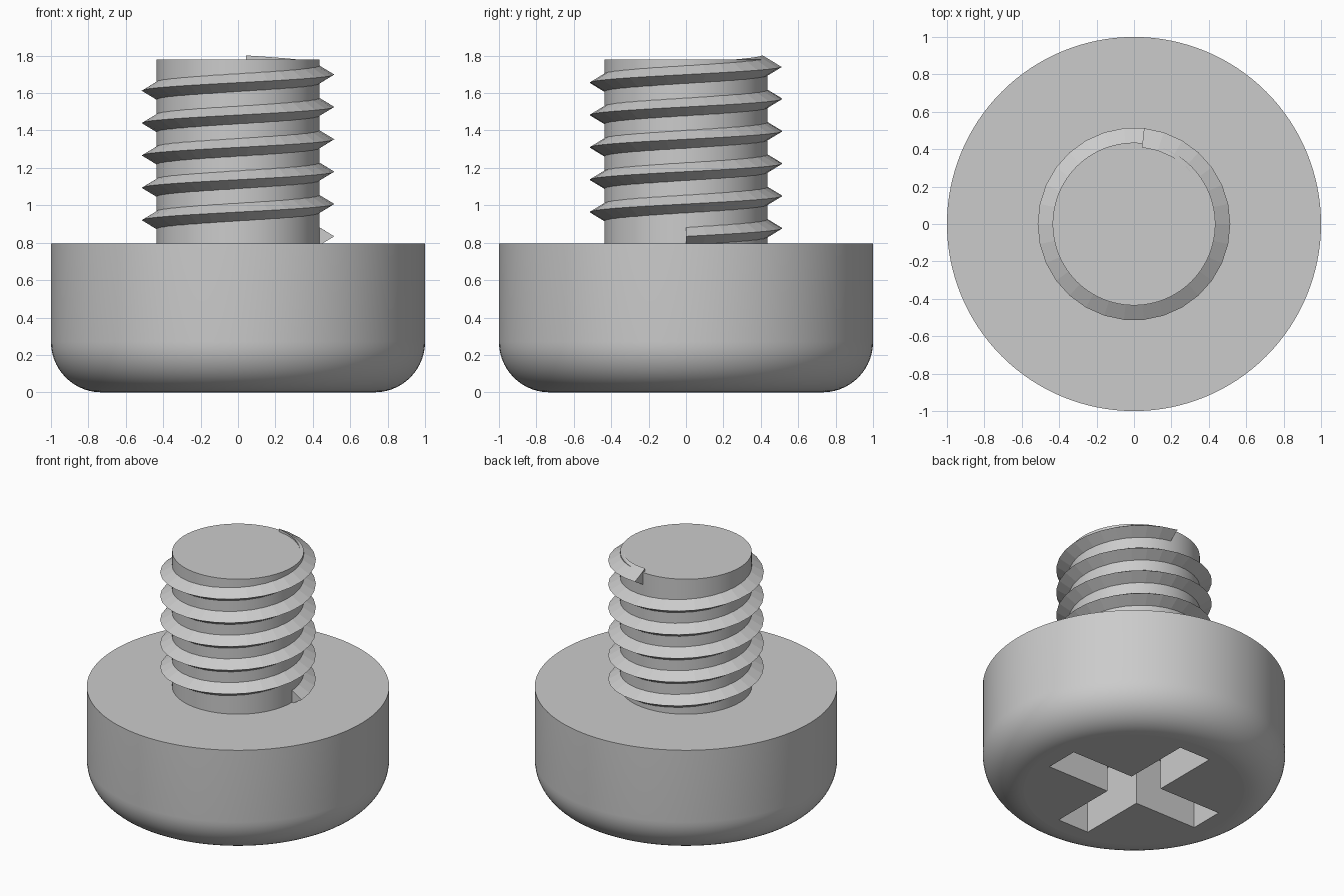
import bpy
import bmesh
from math import cos, sin, pi, radians

if "Cube" in bpy.data.objects:
    bpy.data.objects.remove(bpy.data.objects["Cube"])

HEAD_TOP, SHAFT_TOP = 0.795, 1.78
SHAFT_R = 0.435
FILLET = 0.27

steel = bpy.data.materials.new("grey steel")
steel.use_nodes = True
GREY = (0.6, 0.6, 0.6, 1)
steel.diffuse_color = GREY
steel.node_tree.nodes["Principled BSDF"].inputs["Base Color"].default_value = GREY


def make_object(name, bm):
    bmesh.ops.recalc_face_normals(bm, faces=bm.faces)
    mesh = bpy.data.meshes.new(name)
    bm.to_mesh(mesh)
    bm.free()
    mesh.materials.append(steel)
    obj = bpy.data.objects.new(name, mesh)
    bpy.context.collection.objects.link(obj)
    return obj


def activate(obj):
    bpy.ops.object.select_all(action="DESELECT")
    obj.select_set(True)
    bpy.context.view_layer.objects.active = obj


def smooth_sides(obj):
    """Smooth the round walls and keep the level faces flat."""
    activate(obj)
    bpy.ops.object.shade_smooth_by_angle(angle=radians(30))
    for poly in obj.data.polygons:
        if abs(poly.normal.z) > 0.999:
            poly.use_smooth = False


def lathe(name, profile, segments):
    """Stack rings of (radius, height) and cap both ends."""
    bm = bmesh.new()
    rings = []
    for r, z in profile:
        rings.append([bm.verts.new((r * cos(2 * pi * i / segments),
                                    r * sin(2 * pi * i / segments), z))
                      for i in range(segments)])
    for low, high in zip(rings, rings[1:]):
        for i in range(segments):
            j = (i + 1) % segments
            bm.faces.new((low[i], low[j], high[j], high[i]))
    bm.faces.new(rings[0])
    bm.faces.new(rings[-1])
    return make_object(name, bm)


# Round head with a filleted lower rim
STEPS = 14
rim = [(1 - FILLET + FILLET * sin(a), FILLET - FILLET * cos(a))
       for a in (pi / 2 * i / STEPS for i in range(STEPS + 1))]
head = lathe("head", rim + [(1, HEAD_TOP)], 128)

# Cross-shaped drive recess in the underside
ARM, HALF, DEPTH = 0.625, 0.125, 0.4
corner = [(ARM, -HALF), (ARM, HALF), (HALF, HALF)]
bm = bmesh.new()
outline = []
for quarter in range(4):
    c, s = round(cos(quarter * pi / 2)), round(sin(quarter * pi / 2))
    outline += [bm.verts.new((x * c - y * s, x * s + y * c, -0.1)) for x, y in corner]
base = bm.faces.new(outline)
raised = bmesh.ops.extrude_face_region(bm, geom=[base])["geom"]
bmesh.ops.translate(bm, vec=(0, 0, DEPTH + 0.1),
                    verts=[v for v in raised if isinstance(v, bmesh.types.BMVert)])
cutter = make_object("recess_cutter", bm)
cutter.hide_render = True

cut = head.modifiers.new("drive recess", "BOOLEAN")
cut.operation = "DIFFERENCE"
cut.solver = "EXACT"
cut.object = cutter
activate(head)
bpy.ops.object.modifier_apply(modifier=cut.name)
bpy.data.objects.remove(cutter)
smooth_sides(head)

# Plain shaft
shaft = lathe("shaft", [(SHAFT_R, HEAD_TOP - 0.02), (SHAFT_R, SHAFT_TOP)], 96)
smooth_sides(shaft)

# Helical thread: a triangular section swept upward around the shaft
PITCH, START_Z = 0.173, 0.834
PER_TURN, COUNT = 30, 157
section = [(0.412, -0.062), (0.515, 0), (0.412, 0.062)]
bm = bmesh.new()
previous = first = None
for i in range(COUNT + 1):
    a = 2 * pi * i / PER_TURN
    z = START_Z + PITCH * i / PER_TURN
    ring = [bm.verts.new((r * cos(a), r * sin(a), z + dz)) for r, dz in section]
    if previous:
        for k in range(3):
            n = (k + 1) % 3
            bm.faces.new((previous[k], previous[n], ring[n], ring[k]))
    else:
        first = ring
    previous = ring
bm.faces.new(first)
bm.faces.new(previous)
make_object("thread", bm)
